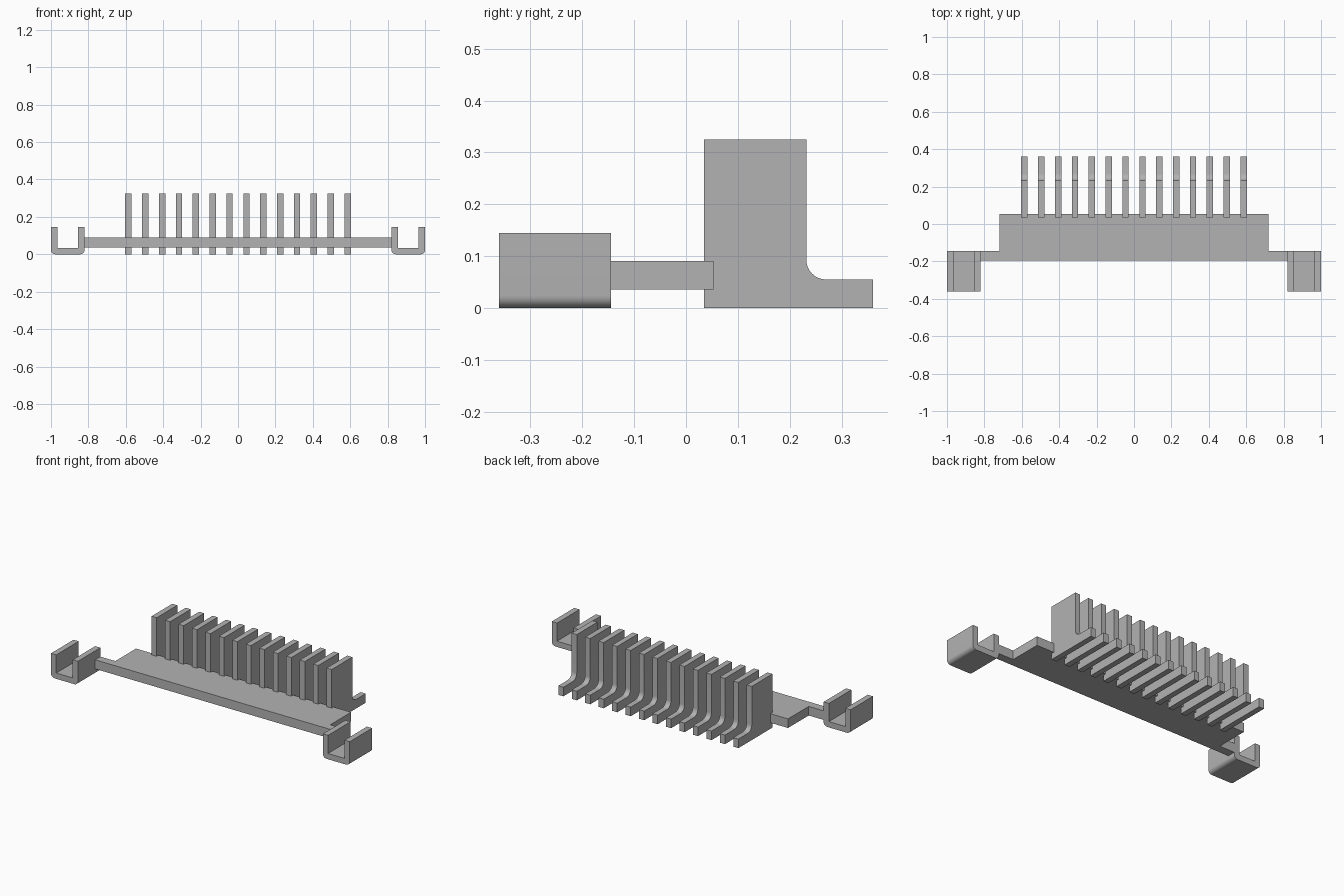
import bpy
import bmesh
import math
from mathutils import Vector

cube = bpy.data.objects.get("Cube")
if cube:
    bpy.data.objects.remove(cube, do_unlink=True)

metal = bpy.data.materials.new("grey metal")
metal.use_nodes = True
grey = (0.45, 0.45, 0.45, 1)
metal.diffuse_color = grey
metal.node_tree.nodes["Principled BSDF"].inputs["Base Color"].default_value = grey


def arc(cx, cy, r, start, end, steps=8):
    """Points along a circular arc, angles in degrees."""
    angles = [math.radians(start + (end - start) * i / steps) for i in range(steps + 1)]
    return [(cx + r * math.cos(a), cy + r * math.sin(a)) for a in angles]


def extrude(name, profile, place, depth):
    """Extrude a 2D profile, placed in space by a function, along depth."""
    bm = bmesh.new()
    face = bm.faces.new([bm.verts.new(place(a, b)) for a, b in profile])
    result = bmesh.ops.extrude_face_region(bm, geom=[face])
    moved = [v for v in result["geom"] if isinstance(v, bmesh.types.BMVert)]
    bmesh.ops.translate(bm, verts=moved, vec=Vector(depth))
    bmesh.ops.recalc_face_normals(bm, faces=bm.faces)
    mesh = bpy.data.meshes.new(name)
    bm.to_mesh(mesh)
    bm.free()
    mesh.materials.append(metal)
    obj = bpy.data.objects.new(name, mesh)
    bpy.context.collection.objects.link(obj)
    bpy.ops.object.select_all(action="DESELECT")
    obj.select_set(True)
    bpy.context.view_layer.objects.active = obj
    bpy.ops.object.shade_smooth_by_angle(angle=math.radians(30))
    return obj


# Flat base plate with a narrow arm at each end
half = [(0.83, -0.195), (0.83, -0.145), (0.72, -0.145), (0.72, 0.053)]
outline = half + [(-x, y) for x, y in reversed(half)]
extrude("base_plate", outline, lambda x, y: (x, y, 0.036), (0, 0, 0.055))

# U-shaped clips, rounded along the lower outer edges
inner, outer, wall, top, r = 0.82, 1.0, 0.035, 0.145, 0.024
channel = (
    [(inner, top)]
    + arc(inner + r, r, r, 180, 270)
    + arc(outer - r, r, r, 270, 360)
    + [(outer, top), (outer - wall, top), (outer - wall, wall),
       (inner + wall, wall), (inner + wall, top)]
)
for side, name in ((1, "left_clip"), (-1, "right_clip")):
    extrude(name, channel, lambda x, z: (side * x, -0.36, z), (0, 0.215, 0))

# Row of upright fins, each with a filleted foot at the back
fin = (
    [(0.035, 0), (0.36, 0), (0.36, 0.055)]
    + arc(0.27, 0.093, 0.038, 270, 180)
    + [(0.232, 0.325), (0.035, 0.325)]
)
count, width, span = 14, 0.034, 1.172
for i in range(count):
    x0 = span * (i / (count - 1) - 0.5) - width / 2
    extrude(f"fin_{i + 1}", fin, lambda y, z: (x0, y, z), (width, 0, 0))
